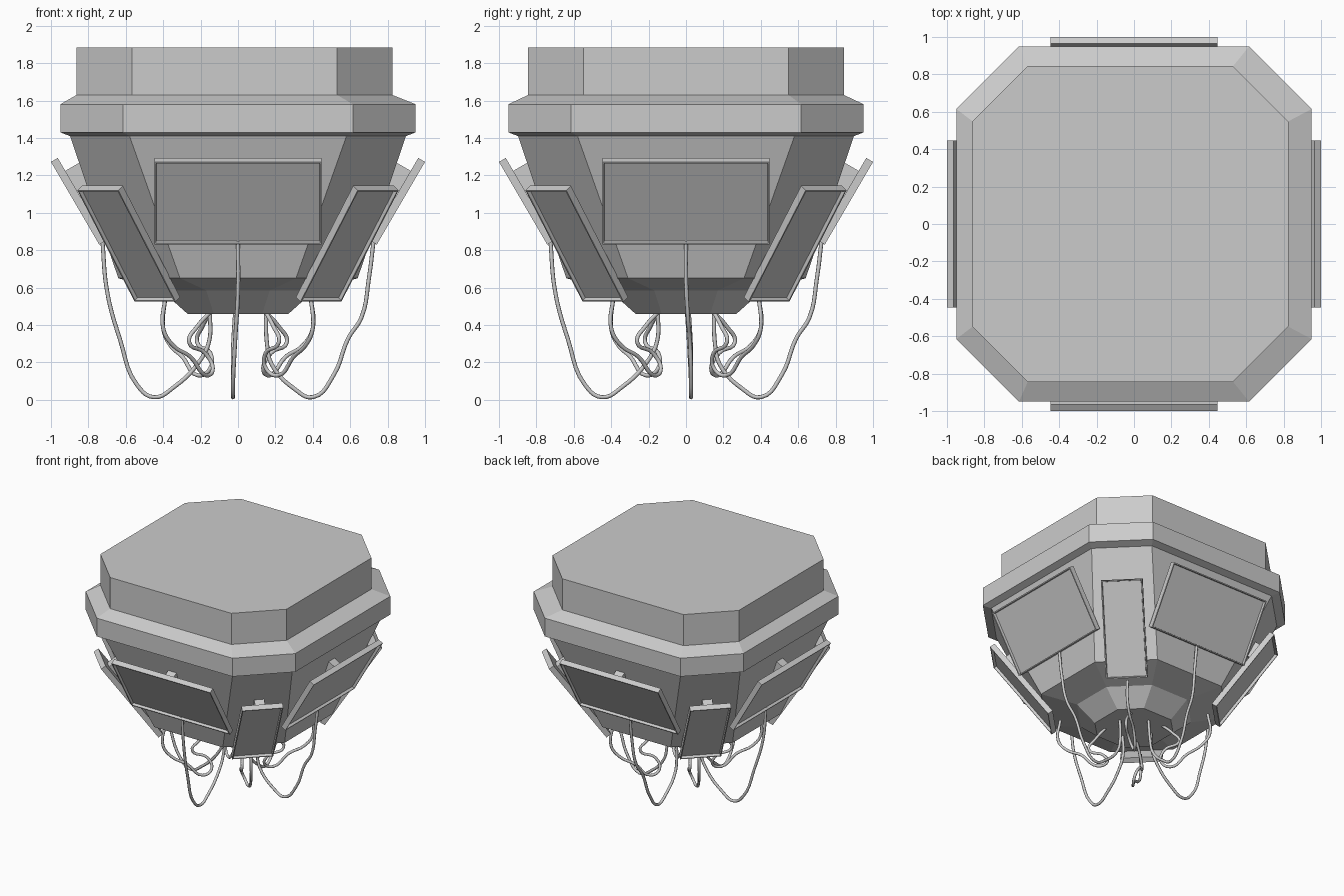
import bpy, bmesh, math
from mathutils import Vector

if "Cube" in bpy.data.objects:
    bpy.data.objects.remove(bpy.data.objects["Cube"])


def finish(name, bm):
    bmesh.ops.recalc_face_normals(bm, faces=bm.faces[:])
    me = bpy.data.meshes.new(name)
    bm.to_mesh(me)
    bm.free()
    ob = bpy.data.objects.new(name, me)
    bpy.context.collection.objects.link(ob)
    return ob


def octagon(bm, half, c, z, ox=0.0):
    pts = [(half, -c), (half, c), (c, half), (-c, half),
           (-half, c), (-half, -c), (-c, -half), (c, -half)]
    return [bm.verts.new((x + ox, y, z)) for x, y in pts]


# Body: stacked chamfered-square rings (half width, corner, height, x offset)
bm = bmesh.new()
profile = [(0.27, 0.13, 0.46, 0), (0.41, 0.17, 0.585, 0), (0.64, 0.31, 0.65, 0),
           (0.898, 0.58, 1.41, 0), (0.95, 0.615, 1.43, 0), (0.95, 0.615, 1.58, 0),
           (0.844, 0.549, 1.63, -0.019), (0.844, 0.549, 1.885, -0.019)]
rings = [octagon(bm, *p) for p in profile]
for lo, hi in zip(rings, rings[1:]):
    for i in range(8):
        j = (i + 1) % 8
        bm.faces.new((lo[i], lo[j], hi[j], hi[i]))
bm.faces.new(rings[0])
bm.faces.new(rings[-1])
finish("body", bm)


def placer(angle):
    """Map (sideways, outward, height) onto one side of the body."""
    d = Vector((math.cos(angle), math.sin(angle), 0))
    t = Vector((-d.y, d.x, 0))
    return lambda u, r, z: t * u + d * r + Vector((0, 0, z))


def slab(bm, place, width, top, bottom, back):
    """Box with an outer face from top to bottom (r, z), extruded by back (r, z)."""
    w = width / 2
    outer = [(-w, *bottom), (w, *bottom), (w, *top), (-w, *top)]
    a = [bm.verts.new(place(*p)) for p in outer]
    b = [bm.verts.new(place(u, r + back[0], z + back[1])) for u, r, z in outer]
    face = bm.faces.new(a)
    bm.faces.new(b[::-1])
    for i in range(4):
        j = (i + 1) % 4
        bm.faces.new((a[j], a[i], b[i], b[j]))
    return face


def panel(name, angle, width, top, bottom):
    place = placer(angle)
    top, bottom = Vector(top), Vector(bottom)
    along = (top - bottom).normalized()
    inward = Vector((-along.y, along.x))
    # framed panel with a recessed outer face
    bm = bmesh.new()
    face = slab(bm, place, width, top, bottom, inward * 0.042)
    bmesh.ops.recalc_face_normals(bm, faces=bm.faces[:])
    bmesh.ops.inset_region(bm, faces=[face], thickness=0.012)
    bmesh.ops.inset_region(bm, faces=[face], thickness=0.004, depth=-0.02)
    finish(name, bm)
    # bracket joining the panel to the body
    bm = bmesh.new()
    start = top - along * 0.08 + inward * 0.03
    slab(bm, place, 0.075, start, start - along * 0.13, inward * 0.12)
    finish(name + "_bracket", bm)


def cable(name, angle, points):
    place = placer(angle)
    cu = bpy.data.curves.new(name, 'CURVE')
    cu.dimensions = '3D'
    cu.bevel_depth = 0.011
    cu.bevel_resolution = 2
    cu.resolution_u = 5
    cu.use_fill_caps = True
    sp = cu.splines.new('BEZIER')
    sp.bezier_points.add(len(points) - 1)
    for bp, p in zip(sp.bezier_points, points):
        bp.co = place(*p)
        bp.handle_left_type = bp.handle_right_type = 'AUTO'
    ob = bpy.data.objects.new(name, cu)
    bpy.context.collection.objects.link(ob)


# Hanging cable paths (sideways, outward, height)
smooth_loop = [(0, 0.725, 0.85), (0, 0.70, 0.58), (-.015, 0.63, 0.32), (-.027, 0.54, 0.08),
               (-.027, 0.45, 0.014), (-.027, 0.34, 0.07), (-.027, 0.21, 0.2),
               (-.025, 0.155, 0.31), (-.015, 0.15, 0.47)]
kinked_loop = [(0, 0.725, 0.85), (0, 0.70, 0.65), (.01, 0.66, 0.44), (.02, 0.59, 0.33),
               (.027, 0.51, 0.13), (.027, 0.40, 0.014), (.027, 0.30, 0.06),
               (.027, 0.18, 0.19), (.025, 0.155, 0.30), (.015, 0.15, 0.47)]
curl = [(0, 0.55, 0.55), (0, 0.565, 0.38), (.01, 0.50, 0.29), (.03, 0.39, 0.23),
        (.03, 0.27, 0.13), (.01, 0.20, 0.17), (-.02, 0.23, 0.25), (-.03, 0.34, 0.31),
        (-.02, 0.29, 0.39), (0, 0.21, 0.47)]

# Wide panels on the flat sides, narrow panels on the corners
sides = [("right", 0, kinked_loop), ("back", 90, kinked_loop),
         ("left", 180, smooth_loop), ("front", 270, smooth_loop)]
for label, deg, path in sides:
    a = math.radians(deg)
    panel(label + "_panel", a, 0.895, (1.0, 1.272), (0.742, 0.83))
    cable(label + "_cable", a, path)
    b = a + math.pi / 4
    panel(label + "_corner_panel", b, 0.31, (1.06, 1.12), (0.627, 0.525))
    cable(label + "_corner_cable", b, curl)
